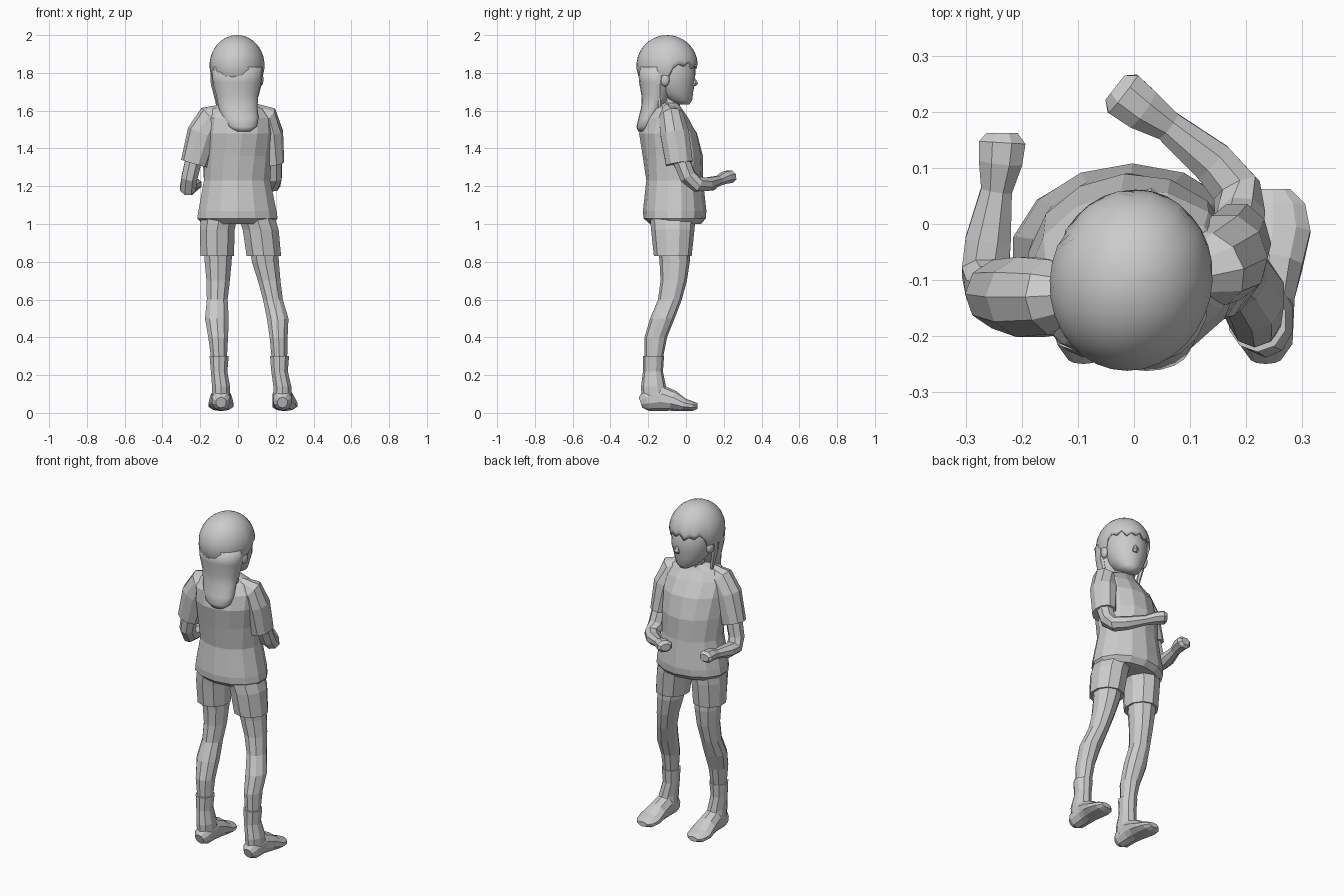
import bpy, bmesh, math
from mathutils import Vector, Matrix

HEAD = Vector((-0.005, -0.1, 0))
TURN = Matrix.Rotation(-0.22, 3, 'Z')   # head looks slightly to +x


def finish(name, bm, smooth=False):
    bmesh.ops.recalc_face_normals(bm, faces=bm.faces)
    me = bpy.data.meshes.new(name)
    bm.to_mesh(me)
    bm.free()
    for p in me.polygons:
        p.use_smooth = smooth
    ob = bpy.data.objects.new(name, me)
    bpy.context.collection.objects.link(ob)
    return ob


def loft(name, rings, n=8, ref=None, smooth=False, head=False):
    """Rings are (x, y, z, ra, rb[, yaw]); horizontal unless ref gives the tube's side axis."""
    bm = bmesh.new()
    c = [Vector(r[:3]) for r in rings]
    loops = []
    for i, r in enumerate(rings):
        a, b = Vector((1, 0, 0)), Vector((0, 1, 0))
        if ref:
            t = (c[min(i + 1, len(c) - 1)] - c[max(i - 1, 0)]).normalized()
            a = Vector(ref)
            a = (a - t * a.dot(t)).normalized()
            b = t.cross(a)
        elif len(r) > 5:
            m = Matrix.Rotation(r[5], 3, 'Z')
            a, b = m @ a, m @ b
        loop = []
        for k in range(n):
            w = 2 * math.pi * (k + 0.5) / n
            p = c[i] + a * r[3] * math.cos(w) + b * r[4] * math.sin(w)
            loop.append(bm.verts.new(HEAD + TURN @ p if head else p))
        loops.append(loop)
    for u, v in zip(loops, loops[1:]):
        for k in range(n):
            bm.faces.new((u[k], u[(k + 1) % n], v[(k + 1) % n], v[k]))
    bm.faces.new(loops[0])
    bm.faces.new(loops[-1])
    return finish(name, bm, smooth)


def ball(name, loc, size):
    bm = bmesh.new()
    bmesh.ops.create_icosphere(bm, subdivisions=2, radius=1)
    for v in bm.verts:
        v.co = HEAD + TURN @ (Vector(loc) + v.co * Vector(size))
    return finish(name, bm, True)


# Shirt body, twisted at the shoulders
loft("shirt", [
    (0, -.055, 1.0, .19, .135), (-.003, -.06, 1.03, .218, .165), (-.003, -.06, 1.07, .212, .168),
    (-.005, -.06, 1.23, .18, .15), (-.005, -.07, 1.36, .185, .16, .08), (0, -.095, 1.48, .19, .155, .15),
    (0, -.11, 1.56, .185, .12, .22), (0, -.11, 1.61, .145, .085, .22), (0, -.1, 1.64, .07, .06, .2)], 14)

# Sleeves
loft("left_sleeve", [(-.08, -.125, 1.575, .04, .06), (-.14, -.13, 1.555, .07, .08),
                     (-.185, -.13, 1.48, .075, .085), (-.232, -.125, 1.32, .064, .072)], 10, (0, 1, 0))
loft("right_sleeve", [(.08, -.1, 1.58, .04, .06), (.135, -.08, 1.56, .07, .08),
                      (.165, -.06, 1.48, .08, .075), (.185, -.035, 1.32, .075, .06)], 10, (0, 1, 0))

# Arms with closed hands
loft("left_arm", [(-.23, -.125, 1.36, .048, .048), (-.258, -.115, 1.24, .045, .045),
                  (-.265, -.085, 1.19, .045, .045), (-.26, -.03, 1.19, .044, .04),
                  (-.245, .06, 1.2, .03, .028), (-.238, .11, 1.21, .042, .034),
                  (-.235, .145, 1.21, .045, .036), (-.235, .162, 1.21, .03, .022)], 8, (1, 0, 0))
loft("right_arm", [(.185, -.035, 1.36, .048, .048), (.19, .01, 1.25, .046, .046),
                   (.183, .06, 1.21, .046, .042), (.14, .11, 1.21, .042, .038),
                   (.06, .175, 1.23, .03, .028), (.015, .205, 1.245, .042, .034),
                   (-.02, .232, 1.25, .046, .036), (-.034, .243, 1.25, .03, .022)], 8, (1, 1, 0))

# Legs, shorts, socks and feet: centre x and half width per height
YZ = [(.9, -.065, .085), (.8, -.06, .08), (.7, -.065, .07), (.6, -.085, .063),
      (.5, -.125, .065), (.4, -.16, .06), (.27, -.172, .046)]
SIDES = {
    "left": ([(-.105, .08), (-.105, .075), (-.105, .065), (-.11, .058),
              (-.112, .066), (-.105, .055), (-.1, .042)],
             [(-.1, .1), (-.11, .097), (-.11, .093)], -.1, -.09, -.09),
    "right": ([(.135, .08), (.145, .075), (.165, .063), (.185, .055),
               (.21, .06), (.215, .05), (.22, .042)],
              [(.1, .1), (.12, .1), (.137, .096)], .22, .235, .248),
}
for side, (leg, shorts, sock, heel, toe) in SIDES.items():
    loft(side + "_leg", [(x, y, z, rx, ry) for (x, rx), (z, y, ry) in zip(leg, YZ)], 10)
    loft(side + "_shorts", [(x, -.07, z, rx, ry) for (x, rx), (z, ry)
                            in zip(shorts, [(1.03, .12), (.97, .115), (.83, .1)])], 10)
    loft(side + "_sock", [(sock, -.172, .3, .053, .056), (sock, -.175, .22, .046, .053),
                          (heel, -.172, .14, .05, .066), (heel, -.16, .07, .052, .075)], 10)
    mid = (heel + toe) / 2
    loft(side + "_foot", [(heel, -.24, .055, .028, .03), (heel, -.21, .065, .05, .055),
                          (heel, -.13, .08, .054, .07), (mid, -.07, .064, .062, .055),
                          (toe, -.01, .042, .07, .034), (toe, .035, .036, .06, .026),
                          (toe, .062, .036, .032, .014)], 10, (1, 0, 0))

# Neck and face
loft("neck", [(0, -.09, 1.56, .06, .055), (0, -.08, 1.72, .055, .055)], 10)
loft("face", [(0, .09, 1.632, .03, .03), (0, .07, 1.655, .065, .065), (0, .04, 1.70, .095, .1),
              (0, .03, 1.75, .115, .12), (0, .02, 1.82, .125, .132), (0, 0, 1.91, .11, .115)],
     18, smooth=True, head=True)
loft("nose", [(0, .142, 1.775, .008, .008), (0, .15, 1.745, .02, .018),
              (0, .143, 1.73, .015, .012)], 6, head=True)

# Ears and hanging side locks
for s in (-1, 1):
    ball("ear", (s * .122, .015, 1.765), (.018, .026, .038))
    loft("side_lock", [(s * .128, -.01, 1.83, .014, .035), (s * .124, -.02, 1.74, .013, .024),
                       (s * .105, -.02, 1.66, .011, .017), (s * .1, -.015, 1.6, .005, .006)], 6, head=True)

# Hair cap with a jagged fringe in front
bm = bmesh.new()
N, ROWS = 32, 10
top = bm.verts.new(HEAD + Vector((0, 0, 2)))
prev = None
for j in range(1, ROWS + 1):
    row = []
    for k in range(N):
        w = 2 * math.pi * k / N
        front = abs((w - math.pi / 2 + math.pi) % (2 * math.pi) - math.pi)
        end = math.radians((92, 84, 96, 88)[k % 4] if front < 1.25 else 122)
        phi = end * j / ROWS
        p = Vector((.145 * math.sin(phi) * math.cos(w), .163 * math.sin(phi) * math.sin(w),
                    1.84 + .16 * math.cos(phi)))
        row.append(bm.verts.new(HEAD + TURN @ p))
    for k in range(N):
        m = (k + 1) % N
        bm.faces.new((prev[k], prev[m], row[m], row[k]) if prev else (top, row[k], row[m]))
    prev = row
cap = finish("hair_cap", bm, True)
mod = cap.modifiers.new("thickness", 'SOLIDIFY')
mod.thickness = .015
mod.offset = -1

# Long hair falling onto the back
loft("back_hair", [
    (-.005, -.15, 1.83, .136, .105), (-.005, -.15, 1.75, .13, .098), (-.004, -.158, 1.68, .113, .078),
    (.0, -.175, 1.62, .105, .062), (.012, -.2, 1.56, .098, .052), (.022, -.22, 1.515, .078, .042),
    (.025, -.228, 1.49, .04, .025)], 18, smooth=True)
